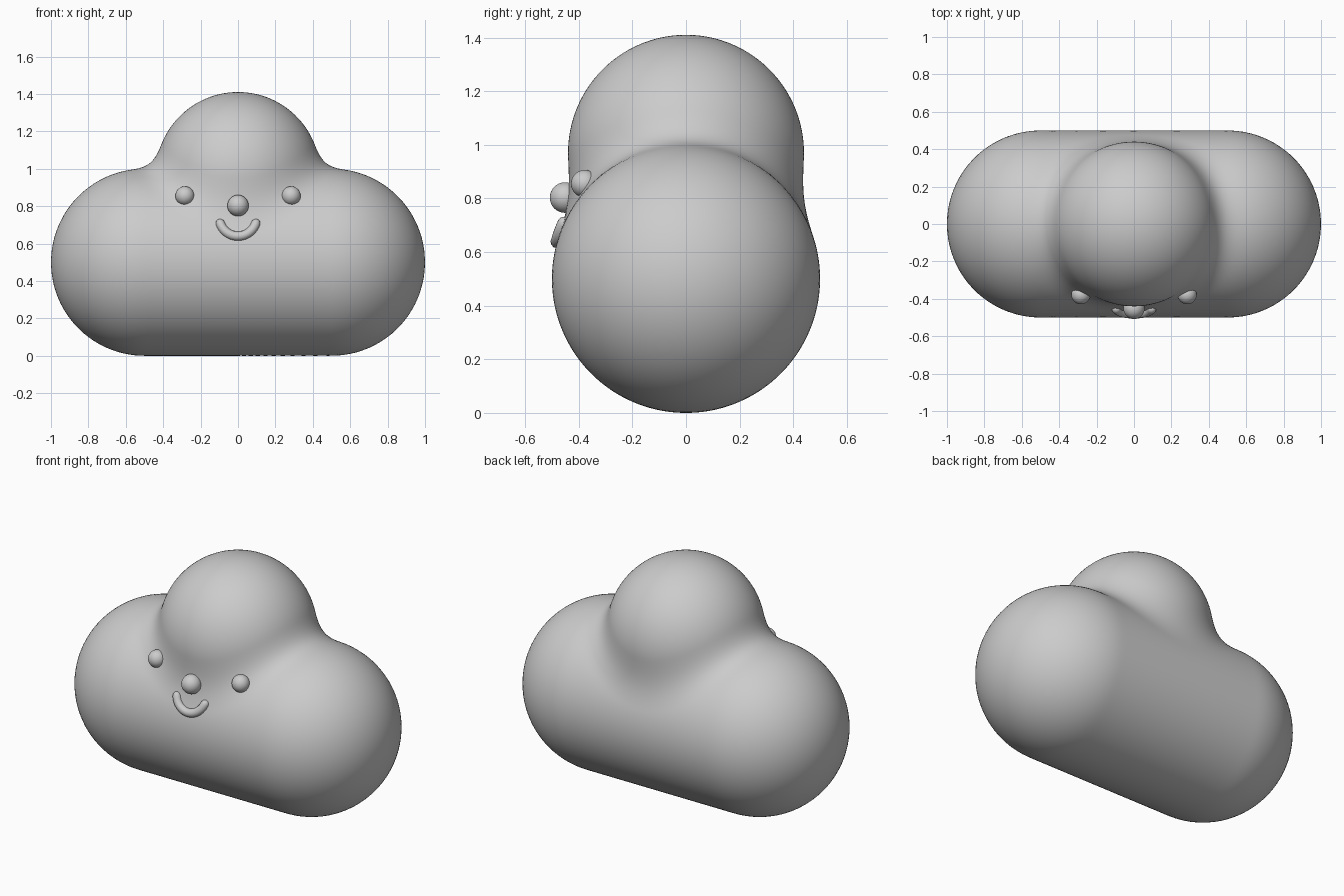
import bpy, bmesh, math
from mathutils import Vector

if "Cube" in bpy.data.objects:
    bpy.data.objects.remove(bpy.data.objects["Cube"])

BODY_R, HEAD_R = 0.5, 0.44
HEAD_C = Vector((0, 0, 0.97))
BLEND = 0.13


def puff_distance(p):
    """Signed distance to a lying capsule softly blended with a round top."""
    axis = Vector((max(-0.5, min(0.5, p.x)), 0, 0.5))
    a = (p - axis).length - BODY_R
    b = (p - HEAD_C).length - HEAD_R
    h = max(BLEND - abs(a - b), 0) / BLEND
    return min(a, b) - h * h * BLEND / 4


def surface_point(origin, direction):
    lo, hi = 0.0, 2.0
    for _ in range(24):
        mid = (lo + hi) / 2
        if puff_distance(origin + direction * mid) < 0:
            lo = mid
        else:
            hi = mid
    return origin + direction * lo


def smooth(ob):
    for poly in ob.data.polygons:
        poly.use_smooth = True


def ball(name, loc, r):
    bpy.ops.mesh.primitive_uv_sphere_add(segments=32, ring_count=16, radius=r, location=loc)
    ob = bpy.context.object
    ob.name = name
    smooth(ob)


# Cloud body: a sphere pushed outward onto the blended form
mesh = bpy.data.meshes.new("cloud_body")
bm = bmesh.new()
bmesh.ops.create_icosphere(bm, subdivisions=6, radius=1)
core = Vector((0, 0, 0.7))
for v in bm.verts:
    v.co = surface_point(core, v.co.normalized())
bm.to_mesh(mesh)
bm.free()
body = bpy.data.objects.new("cloud_body", mesh)
bpy.context.collection.objects.link(body)
smooth(body)

# Eyes and nose
for side, name in ((-1, "left_eye"), (1, "right_eye")):
    ball(name, (side * 0.284, -0.378, 0.855), 0.051)
ball("nose", (0, -0.451, 0.803), 0.057)

# Smile: round tube following the front of the body, with rounded tips
TUBE, ARC_R, ARC_Z = 0.025, 0.1, 0.739
SPAN = math.radians(70)
CAP = TUBE / ARC_R
path = []
for i in range(6):
    t = math.pi / 2 * i / 6
    path.append((-SPAN - CAP * math.cos(t), max(math.sin(t), 0.02)))
path += [(-SPAN + 2 * SPAN * i / 20, 1) for i in range(21)]
path += [(-a, r) for a, r in reversed(path[:6])]

curve = bpy.data.curves.new("mouth", 'CURVE')
curve.dimensions = '3D'
curve.bevel_depth = TUBE
curve.bevel_resolution = 4
curve.use_fill_caps = True
spline = curve.splines.new('POLY')
spline.points.add(len(path) - 1)
for pt, (a, r) in zip(spline.points, path):
    z = ARC_Z - ARC_R * math.cos(a)
    y = -math.sqrt(BODY_R ** 2 - (z - 0.5) ** 2)
    pt.co = (ARC_R * math.sin(a), y, z, 1)
    pt.radius = r
spline.use_smooth = True
mouth = bpy.data.objects.new("mouth", curve)
bpy.context.collection.objects.link(mouth)
